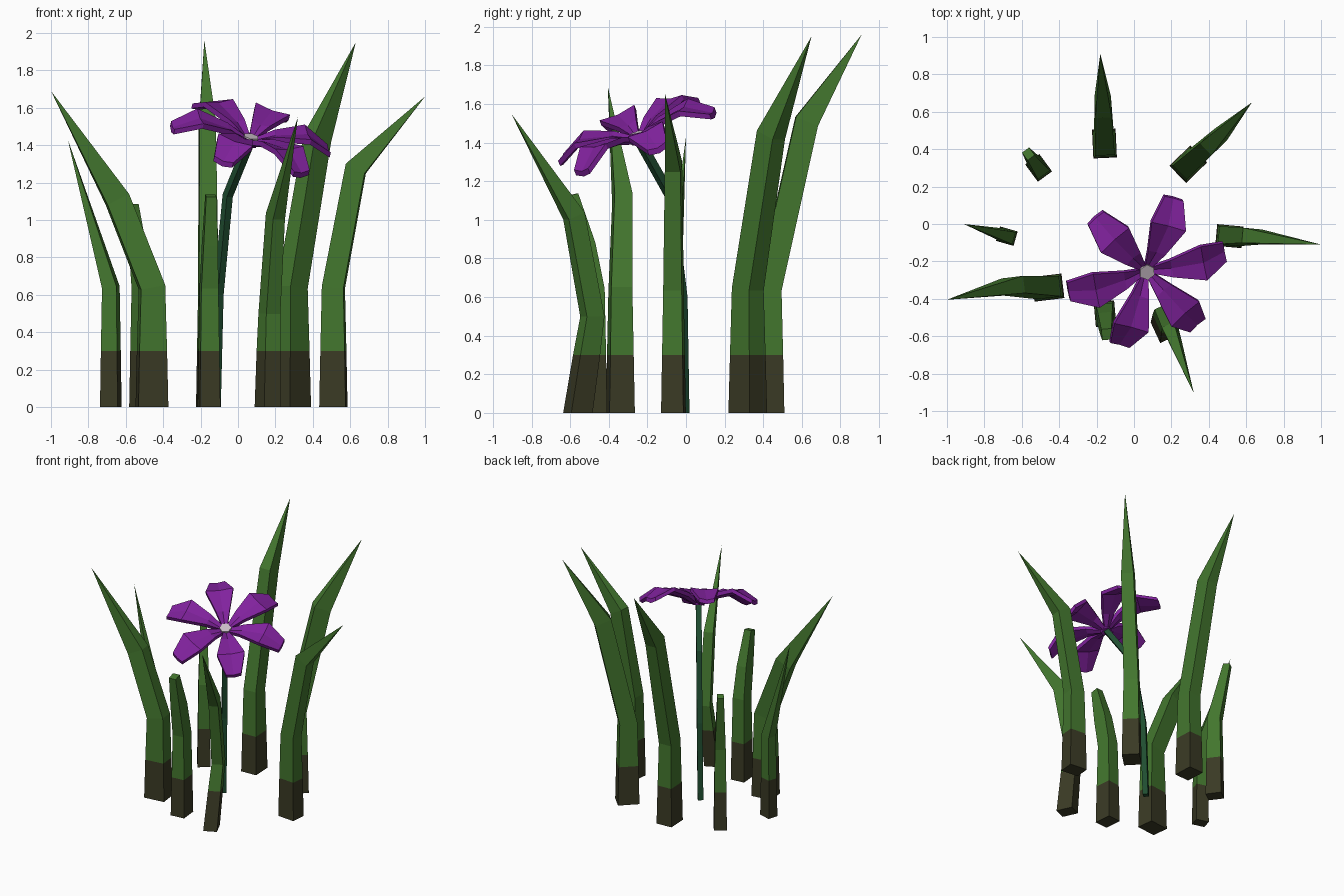
import bpy, bmesh, math
from mathutils import Vector, Matrix

if "Cube" in bpy.data.objects:
    bpy.data.objects.remove(bpy.data.objects["Cube"])


def material(name, rgb):
    m = bpy.data.materials.new(name)
    m.diffuse_color = (*rgb, 1)
    m.use_nodes = True
    m.node_tree.nodes["Principled BSDF"].inputs["Base Color"].default_value = m.diffuse_color
    return m


GREEN = material("leaf green", (0.055, 0.18, 0.027))
BROWN = material("muddy brown", (0.042, 0.042, 0.018))
STALK = material("dark stalk green", (0.014, 0.075, 0.03))
PURPLE = material("petal purple", (0.22, 0.016, 0.34))
PALE = material("pale centre", (0.6, 0.52, 0.58))


def finish(name, bm, *mats):
    bmesh.ops.recalc_face_normals(bm, faces=bm.faces[:])
    me = bpy.data.meshes.new(name)
    bm.to_mesh(me)
    bm.free()
    for m in mats:
        me.materials.append(m)
    ob = bpy.data.objects.new(name, me)
    bpy.context.collection.objects.link(ob)


def sweep(name, path, sizes, upright, *mats):
    """Four-sided bar along a path; sizes are (half depth, half width), 0 closes it to a point."""
    lean = path[-1] - path[0]
    side = Vector((-lean.y, lean.x, 0)).normalized()
    steps = [(b - a).normalized() for a, b in zip(path, path[1:])]
    bm = bmesh.new()
    rings = []
    for i, (p, (d, w)) in enumerate(zip(path, sizes)):
        if d == 0:
            rings.append([bm.verts.new(p)] * 4)
            continue
        tangent = steps[max(i - 1, 0)] + steps[min(i, len(steps) - 1)]
        if i < upright:
            tangent = Vector((0, 0, 1))
        out = side.cross(tangent).normalized()
        rings.append([bm.verts.new(p + out * d * a + side * w * b)
                      for a, b in ((1, 1), (-1, 1), (-1, -1), (1, -1))])
    for lo, hi in zip(rings, rings[1:]):
        for k in range(4):
            j = (k + 1) % 4
            bm.faces.new(list(dict.fromkeys((lo[k], lo[j], hi[j], hi[k]))))
    bm.faces.new(rings[0])
    if sizes[-1][0]:
        bm.faces.new(rings[-1])
    # The foot, below the mud line, takes the second colour
    for f in bm.faces:
        if len(mats) > 1 and f.calc_center_median().z < 0.3:
            f.material_index = 1
    finish(name, bm, *mats)


def blade(name, width, foot, tip, mid=None, bend=0.64, knee=None, blunt=False):
    """Leaf blade: straight foot up to the bend, then leaning out to the tip."""
    foot, tip = Vector((*foot, 0)), Vector(tip)
    knee = Vector((*(knee or foot.xy), bend))
    path = [foot, foot.lerp(knee, 0.3 / bend), knee]
    scale = [(1, 1), (0.92, 0.92), (0.82, 0.83)]
    if mid:
        path.append(Vector(mid))
        scale.append((0.8, 0.7))
    path.append(tip)
    scale.append((0.45, 0.5) if blunt else (0, 0))
    sweep(name, path, [(d * width * 1.22, w * width) for d, w in scale], 2, GREEN, BROWN)


# Ring of blades around the flower
blade("back_blade", .063, (-.158, .43), (-.18, .91, 1.96), (-.165, .625, 1.51))
blade("back_right_blade", .064, (.29, .32), (.63, .65, 1.95), (.425, .44, 1.44))
blade("right_blade", .058, (.51, -.065), (1, -.11, 1.66), (.63, -.065, 1.275))
blade("front_right_blade", .05, (.16, -.56), (.32, -.905, 1.55), (.2, -.58, 1.02),
      bend=.5, knee=(.168, -.485))
blade("front_blade", .055, (-.155, -.48), (-.145, -.59, 1.13), (-.15, -.525, .87), blunt=True)
blade("front_left_blade", .066, (-.46, -.34), (-1, -.405, 1.69), (-.645, -.33, 1.11))
blade("left_blade", .04, (-.68, -.065), (-.91, 0, 1.43))
blade("back_left_blade", .047, (-.51, .3), (-.565, .375, 1.08), blunt=True)

# Flower head frame, tilted to the front right
centre = Vector((.065, -.25, 1.425))
normal = Vector((.25, -.4, 1)).normalized()
xdir = (Vector((1, 0, 0)) - normal * normal.x).normalized()
frame = Matrix((xdir, normal.cross(xdir), normal)).transposed().to_4x4()
frame.translation = centre

# Thin bending stalk up to the head
sweep("flower_stalk", [Vector((-.12, -.01, 0)), Vector((-.105, -.02, .6)),
                       Vector((-.055, -.085, 1.13)), centre], [(.02, .02)] * 4, 1, STALK)


def petal(name, angle):
    """Petal that widens outward, arches up and drops at its tip."""
    bm = bmesh.new()
    spin = frame @ Matrix.Rotation(angle, 4, "Z")
    rows = []
    for r, w, z in ((.02, .016, 0), (.13, .05, .05), (.3, .1, .085), (.435, .055, .01)):
        rows.append([bm.verts.new(spin @ Vector((r, w * s, z + .012 * abs(s)))) for s in (-1, 0, 1)])
    for lo, hi in zip(rows, rows[1:]):
        for k in (0, 1):
            bm.faces.new((lo[k], hi[k], hi[k + 1], lo[k + 1]))
    # Thicken downward
    top = bm.faces[:]
    low = bmesh.ops.extrude_face_region(bm, geom=top, use_keep_orig=True)["geom"]
    bmesh.ops.translate(bm, vec=normal * -.03, verts=[v for v in low if isinstance(v, bmesh.types.BMVert)])
    finish(name, bm, PURPLE)


for n in range(6):
    petal(f"petal_{n + 1}", math.radians(10 + 60 * n))

# Pale hexagonal heart, with a purple cup below
for name, z, mat in (("flower_centre", .012, PALE), ("flower_cup", -.014, PURPLE)):
    bm = bmesh.new()
    bmesh.ops.create_cone(bm, cap_ends=True, segments=6, radius1=.043, radius2=.043, depth=.026,
                          matrix=frame @ Matrix.Translation((0, 0, z)))
    finish(name, bm, mat)
